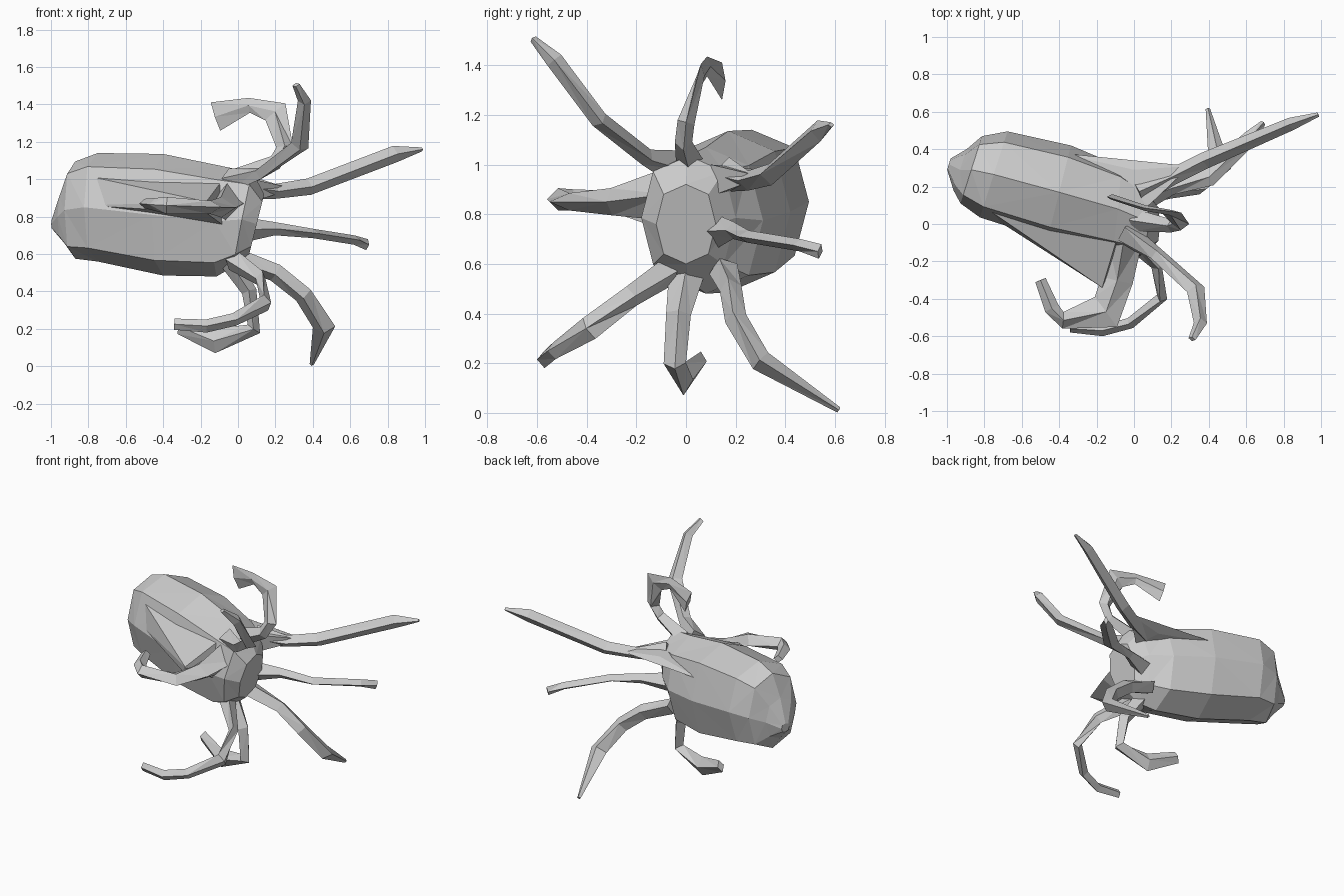
import bpy, bmesh, math
from mathutils import Vector


def make_object(name, bm):
    bmesh.ops.recalc_face_normals(bm, faces=bm.faces[:])
    me = bpy.data.meshes.new(name)
    bm.to_mesh(me)
    bm.free()
    ob = bpy.data.objects.new(name, me)
    bpy.context.collection.objects.link(ob)
    return ob


def loft(name, rings):
    """Skin a list of equal-length point rings and cap both ends."""
    bm = bmesh.new()
    vs = [[bm.verts.new(p) for p in r] for r in rings]
    n = len(vs[0])
    for a, b in zip(vs, vs[1:]):
        for i in range(n):
            j = (i + 1) % n
            bm.faces.new((a[i], a[j], b[j], b[i]))
    bm.faces.new(vs[0])
    bm.faces.new(vs[-1])
    bmesh.ops.triangulate(bm, faces=bm.faces[:])
    return make_object(name, bm)


def web(name, points):
    """Faceted skin stretched around a few points."""
    bm = bmesh.new()
    for p in points:
        bm.verts.new(p)
    bmesh.ops.convex_hull(bm, input=bm.verts[:])
    return make_object(name, bm)


def tentacle(name, path, up, sides=4):
    """Faceted tube; each path entry is x, y, z, width across, width along up."""
    pts = [Vector(p[:3]) for p in path]
    rings = []
    for k, p in enumerate(pts):
        t = (pts[min(k + 1, len(pts) - 1)] - pts[max(k - 1, 0)]).normalized()
        side = t.cross(Vector(up)).normalized()
        top = side.cross(t)
        w, h = path[k][3:]
        rings.append([p + side * w * math.cos(a) + top * h * math.sin(a)
                      for a in (2 * math.pi * i / sides for i in range(sides))])
    return loft(name, rings)


# Mantle and head: x, y, z of centre, half width, half height, lean in y, lean in z
sections = [(-0.99, 0.32, 0.76, 0.03, 0.03, 0.3, 0), (-0.93, 0.29, 0.80, 0.11, 0.14, 0.32, 0),
            (-0.87, 0.29, 0.835, 0.18, 0.26, 0.32, 0), (-0.75, 0.265, 0.85, 0.23, 0.29, 0.32, 0),
            (-0.40, 0.17, 0.81, 0.25, 0.325, 0.25, 0), (-0.10, 0.08, 0.775, 0.23, 0.295, 0.1, 0.05),
            (0.03, 0.01, 0.785, 0.19, 0.25, 0.05, 0.2), (0.10, 0.0, 0.76, 0.12, 0.16, 0.0, 0.25)]
rings = []
for x, y, z, ry, rz, ly, lz in sections:
    ring = []
    for i in range(8):
        a = math.pi * i / 4
        k = 1.06 if i % 2 else 1.0
        dy, dz = ry * math.cos(a) * k, rz * math.sin(a) * k
        ring.append((x + ly * dy + lz * dz, y + dy, z + dz))
    rings.append(ring)
loft("mantle_and_head", rings)

# Webs of skin joining the mantle to the front and back arms
web("front_arm_web", [
    (-0.77, 0.07, 1.01), (-0.81, 0.07, 0.86), (-0.17, -0.34, 0.88),
    (-0.17, -0.33, 0.82), (-0.08, -0.04, 1.0), (-0.06, -0.1, 0.74)])
web("back_arm_web", [
    (-0.4, 0.38, 0.95), (0.0, 0.29, 0.98), (0.02, 0.27, 0.92),
    (0.3, 0.31, 0.95), (0.08, 0.1, 1.0), (0.08, 0.12, 0.88)])

# Eight arms
Z, Y, X = (0, 0, 1), (0, 1, 0), (1, 0, 0)
tentacle("upper_back_arm", [
    (0.02, 0.17, 0.96, 0.07, 0.07), (0.2, 0.25, 0.935, 0.045, 0.04),
    (0.38, 0.34, 0.96, 0.045, 0.045), (0.84, 0.535, 1.135, 0.035, 0.045),
    (0.985, 0.585, 1.16, 0.012, 0.01)], Z)
tentacle("middle_back_arm", [
    (0.02, 0.12, 0.73, 0.07, 0.07), (0.2, 0.19, 0.735, 0.035, 0.035),
    (0.4, 0.25, 0.71, 0.05, 0.025), (0.62, 0.46, 0.675, 0.04, 0.025),
    (0.69, 0.54, 0.65, 0.015, 0.03)], Z)
tentacle("lower_back_arm", [
    (0.0, 0.15, 0.58, 0.06, 0.05), (0.2, 0.18, 0.5, 0.045, 0.05),
    (0.35, 0.2, 0.38, 0.045, 0.05), (0.46, 0.3, 0.21, 0.045, 0.06),
    (0.395, 0.615, 0.012, 0.012, 0.012)], X)
tentacle("lower_front_arm", [
    (-0.03, -0.07, 0.57, 0.05, 0.06), (0.12, -0.22, 0.47, 0.03, 0.045),
    (0.15, -0.39, 0.34, 0.03, 0.05), (-0.02, -0.53, 0.25, 0.03, 0.035),
    (-0.17, -0.57, 0.215, 0.03, 0.035), (-0.34, -0.56, 0.225, 0.02, 0.03)], Z)
tentacle("bottom_arm", [
    (-0.04, 0.0, 0.55, 0.05, 0.07), (0.06, -0.03, 0.4, 0.04, 0.05),
    (0.085, -0.045, 0.2, 0.04, 0.045), (-0.12, -0.01, 0.135, 0.065, 0.04),
    (-0.31, 0.06, 0.21, 0.04, 0.025)], Y)
tentacle("upper_front_arm", [
    (-0.05, -0.04, 0.99, 0.07, 0.06), (0.12, -0.16, 1.03, 0.035, 0.04),
    (0.33, -0.35, 1.18, 0.035, 0.05), (0.355, -0.53, 1.42, 0.035, 0.035),
    (0.31, -0.615, 1.505, 0.015, 0.02)], X)
tentacle("top_arm", [
    (0.0, 0.02, 1.0, 0.06, 0.06), (0.2, -0.01, 1.09, 0.04, 0.035),
    (0.25, 0.0, 1.17, 0.045, 0.035), (0.2, 0.06, 1.36, 0.07, 0.015),
    (0.06, 0.085, 1.395, 0.04, 0.015), (-0.12, 0.145, 1.335, 0.08, 0.015)], Y)
tentacle("front_arm", [
    (-0.05, -0.06, 0.88, 0.1, 0.11), (-0.09, -0.3, 0.85, 0.085, 0.055),
    (-0.15, -0.47, 0.85, 0.1, 0.035), (-0.38, -0.515, 0.86, 0.045, 0.045),
    (-0.44, -0.45, 0.865, 0.04, 0.035), (-0.5, -0.3, 0.87, 0.03, 0.025)], Z)
